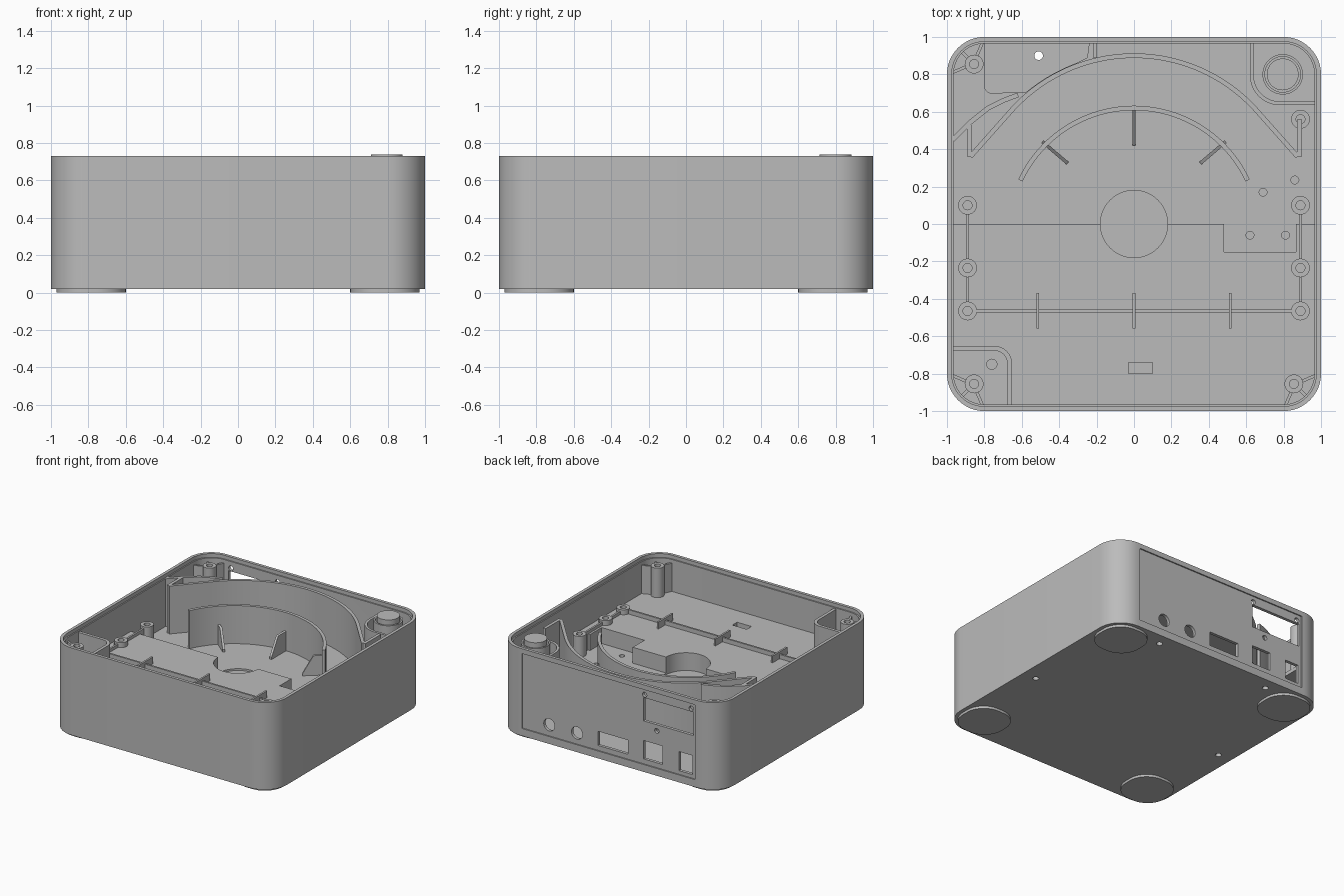
import bpy, bmesh
from math import sin, cos, radians, pi, hypot

cube = bpy.data.objects.get("Cube")
if cube:
    bpy.data.objects.remove(cube, do_unlink=True)

grey = bpy.data.materials.new("plain grey")
grey.use_nodes = True
COLOUR = (0.5, 0.5, 0.5, 1)
grey.diffuse_color = COLOUR
grey.node_tree.nodes["Principled BSDF"].inputs["Base Color"].default_value = COLOUR


def prism(name, pts, z0, z1):
    """Extrude a flat outline between two heights."""
    bm = bmesh.new()
    face = bm.faces.new([bm.verts.new((x, y, z0)) for x, y in pts])
    top = bmesh.ops.extrude_face_region(bm, geom=[face])["geom"]
    bmesh.ops.translate(bm, vec=(0, 0, z1 - z0),
                        verts=[g for g in top if isinstance(g, bmesh.types.BMVert)])
    bmesh.ops.recalc_face_normals(bm, faces=bm.faces)
    mesh = bpy.data.meshes.new(name)
    bm.to_mesh(mesh)
    bm.free()
    mesh.materials.append(grey)
    obj = bpy.data.objects.new(name, mesh)
    bpy.context.scene.collection.objects.link(obj)
    return obj


def arc(cx, cy, r, a0, a1, n=12):
    return [(cx + r * cos(radians(a0 + (a1 - a0) * i / n)),
             cy + r * sin(radians(a0 + (a1 - a0) * i / n))) for i in range(n + 1)]


def rounded(x0, x1, y0, y1, r):
    return (arc(x1 - r, y1 - r, r, 0, 90) + arc(x0 + r, y1 - r, r, 90, 180)
            + arc(x0 + r, y0 + r, r, 180, 270) + arc(x1 - r, y0 + r, r, 270, 360))


def box(name, x0, x1, y0, y1, z0, z1):
    return prism(name, [(x0, y0), (x1, y0), (x1, y1), (x0, y1)], z0, z1)


def cylinder(name, x, y, r, z0, z1, n=32):
    return prism(name, arc(x, y, r, 0, 360 - 360 / n, n - 1), z0, z1)


def back_hole(x, z, r):
    """Round cutter pointing through the back wall."""
    obj = cylinder("cutter", 0, 0, r, -0.1, 0.1, 24)
    obj.rotation_euler.x = pi / 2
    obj.location = (x, 1, z)
    return obj


def wall(name, path, z0, z1, t=0.025):
    """Thin upright wall that follows a path."""
    left, right = [], []
    for i, (x, y) in enumerate(path):
        ax, ay = path[max(i - 1, 0)]
        bx, by = path[min(i + 1, len(path) - 1)]
        d = hypot(bx - ax, by - ay)
        nx, ny = -(by - ay) / d * t / 2, (bx - ax) / d * t / 2
        left.append((x + nx, y + ny))
        right.append((x - nx, y - ny))
    return prism(name, left + right[::-1], z0, z1)


def cut(obj, cutters):
    for c in cutters:
        mod = obj.modifiers.new("cut", "BOOLEAN")
        mod.operation, mod.solver, mod.object = "DIFFERENCE", "EXACT", c
        c.hide_render = True
    bpy.context.view_layer.update()
    deps = bpy.context.evaluated_depsgraph_get()
    mesh = bpy.data.meshes.new_from_object(obj.evaluated_get(deps))
    obj.modifiers.clear()
    obj.data = mesh
    for c in cutters:
        bpy.data.objects.remove(c, do_unlink=True)


FLOOR, DECK, LIP = 0.31, 0.44, 0.7

# Outer case with an open top, stepped rim, recessed back panel and sockets
case = prism("case", rounded(-1, 1, -1, 1, 0.2), 0.02, 0.73)
cutters = [prism("cutter", rounded(-0.965, 0.965, -0.965, 0.965, 0.165), 0.05, 0.8),
           prism("cutter", rounded(-0.975, 0.975, -0.975, 0.975, 0.175), LIP, 0.8),
           box("cutter", -0.78, 0.78, 0.99, 1.1, 0.08, 0.69)]
for x0, x1, z0, z1 in [(-0.76, -0.31, 0.43, 0.62), (-0.17, 0.1, 0.12, 0.235),
                       (-0.48, -0.31, 0.12, 0.27), (-0.75, -0.63, 0.11, 0.265)]:
    cutters.append(box("cutter", x0, x1, 0.9, 1.1, z0, z1))
for x, z, r in [(0.54, 0.17, 0.05), (0.29, 0.17, 0.05), (-0.32, 0.645, 0.02),
                (-0.74, 0.645, 0.02), (-0.43, 0.38, 0.02)]:
    cutters.append(back_hole(x, z, r))
for s in (-1, 1):
    cutters.append(cylinder("cutter", s * 0.51, 0.9, 0.023, 0, 0.1))
    cutters.append(cylinder("cutter", s * 0.88, -0.08, 0.023, 0, 0.1))
cut(case, cutters)

# Corner feet
for sx, side in ((-1, "right"), (1, "left")):
    for sy, end in ((-1, "front"), (1, "back")):
        xs, ys = sorted((sx * 0.6, sx * 0.97)), sorted((sy * 0.6, sy * 0.97))
        prism(f"foot_{end}_{side}", rounded(*xs, *ys, 0.16), 0, 0.025)

# Inner shelf with an opening in the back right corner
shelf = prism("shelf", rounded(-0.97, 0.97, -0.97, 0.97, 0.17), 0.28, FLOOR)
opening = ([(-0.24, 0.966), (-0.8, 0.966)] + arc(-0.76, 0.74, 0.04, 180, 270, 6)
           + arc(0, 0.02, 0.895, 130, 110, 8) + [(-0.25, 0.89)])
cut(shelf, [prism("cutter", opening, 0.2, 0.4), cylinder("cutter", 0, 0, 0.18, 0.295, 0.4, 48)]
    + [cylinder("cutter", x, y, 0.021, 0.285, 0.4)
       for x, y in [(0.69, 0.17), (0.86, 0.235), (0.62, -0.06), (0.81, -0.06)]])

# Raised deck over the front half
outline = [(0.97, 0), (-0.97, 0)] + arc(-0.8, -0.8, 0.17, 180, 270) + arc(0.8, -0.8, 0.17, 270, 360)
deck = prism("deck", outline, FLOOR - 0.005, DECK)
cut(deck, [box("cutter", 0.48, 0.865, -0.15, 0.1, 0.2, 0.6),
           cylinder("cutter", 0, 0, 0.18, 0.2, 0.6, 48),
           box("cutter", -0.03, 0.1, -0.8, -0.74, 0.4, 0.6),
           cylinder("cutter", -0.76, -0.75, 0.027, 0.4, 0.6)])

# Curved air duct walls
duct = [(0.875, 0.36)] + arc(0, 0.02, 0.88, 41, 139, 40) + [(-0.875, 0.36)]
wall("outer_duct_wall", duct, FLOOR, LIP)
wall("inner_duct_wall", arc(0, -0.05, 0.67, 25, 155, 40), FLOOR, 0.62)
wall("duct_end_left", [(0.885, 0.36), (0.885, 0.56)], FLOOR, LIP)
wall("duct_end_right", [(-0.88, 0.36), (-0.88, 0.53)], FLOOR, LIP)
wall("side_baffle", [(-0.97, 0.45), (-0.88, 0.54), (-0.78, 0.62), (-0.7, 0.66), (-0.62, 0.69)],
     FLOOR, LIP)
wall("back_baffle", [(-0.21, 0.89), (-0.21, 0.97)], FLOOR, 0.62, 0.02)

# Fins inside the duct, sloped at the inner end
for name, (x0, y0), (x1, y1) in [("fin_centre", (0, 0.61), (0, 0.42)),
                                 ("fin_left", (0.49, 0.44), (0.355, 0.325)),
                                 ("fin_right", (-0.49, 0.44), (-0.355, 0.325))]:
    mid = (x0 + (x1 - x0) * 0.55, y0 + (y1 - y0) * 0.55)
    fin = wall(name, [(x0, y0), mid, (x1, y1)], FLOOR, 0.47, 0.018)
    for v in fin.data.vertices:
        if v.co.z > 0.4 and hypot(v.co.x - x1, v.co.y - y1) < 0.03:
            v.co.z = FLOOR + 0.02


# Screw posts
def post(name, x, y, z0, z1, r=0.05):
    obj = cylinder(name, x, y, r, z0, z1)
    cut(obj, [cylinder("cutter", x, y, 0.024, z1 - 0.1, z1 + 0.1, 24)])


for s, side in ((-1, "right"), (1, "left")):
    for i, y in enumerate((0.1, -0.235, -0.465)):
        post(f"post_{side}_{i + 1}", s * 0.89, y, FLOOR, 0.48)
    wall(f"post_rib_{side}", [(s * 0.89, 0.055), (s * 0.89, -0.195)], FLOOR, 0.465, 0.015)
    wall(f"post_rib_front_{side}", [(s * 0.89, -0.28), (s * 0.89, -0.42)], FLOOR, 0.465, 0.015)
post("post_left_back", 0.89, 0.56, FLOOR, 0.48)

# Tall corner posts with ribs to the walls
for sx, sy, place in ((-1, 1, "back_right"), (-1, -1, "front_right"), (1, -1, "front_left")):
    x, y = sx * 0.855, sy * 0.855
    post(f"corner_post_{place}", x, y, FLOOR, 0.68)
    wall(f"corner_rib_a_{place}", [(x + sx * 0.045, y - sy * 0.015), (sx * 0.97, sy * 0.81)],
         FLOOR, 0.67, 0.016)
    wall(f"corner_rib_b_{place}", [(x - sx * 0.015, y + sy * 0.045), (sx * 0.81, sy * 0.97)],
         FLOOR, 0.67, 0.016)
    wall(f"corner_rib_c_{place}", [(x + sx * 0.033, y + sy * 0.033), (sx * 0.93, sy * 0.93)],
         FLOOR, 0.67, 0.016)

# Cross rib on the deck
wall("deck_rib", [(-0.845, -0.465), (0.845, -0.465)], DECK - 0.01, 0.475, 0.015)
for i, x in enumerate((-0.515, 0, 0.515)):
    wall(f"deck_cross_{i + 1}", [(x, -0.56), (x, -0.37)], DECK - 0.01, 0.495, 0.015)

# Rounded enclosure in the front right corner
wall("front_enclosure", [(-0.97, -0.665)] + arc(-0.745, -0.745, 0.08, 90, 0, 8) + [(-0.665, -0.97)],
     DECK - 0.01, 0.69)

# Button housing and cap in the back left corner
wall("button_enclosure", [(0.63, 0.97)] + arc(0.78, 0.795, 0.15, 180, 270, 12) + [(0.97, 0.645)],
     FLOOR, 0.66, 0.02)
housing = cylinder("button_housing", 0.795, 0.8, 0.108, FLOOR, LIP, 48)
cut(housing, [cylinder("cutter", 0.795, 0.8, 0.095, 0.6, 0.8, 48)])
cylinder("button_cap", 0.795, 0.8, 0.085, 0.59, 0.737, 48)

# Smooth curved sides, keep hard edges sharp
bpy.ops.object.select_all(action="DESELECT")
for obj in bpy.context.scene.objects:
    if obj.type == "MESH":
        obj.select_set(True)
        bpy.context.view_layer.objects.active = obj
bpy.ops.object.shade_smooth_by_angle(angle=radians(30))
